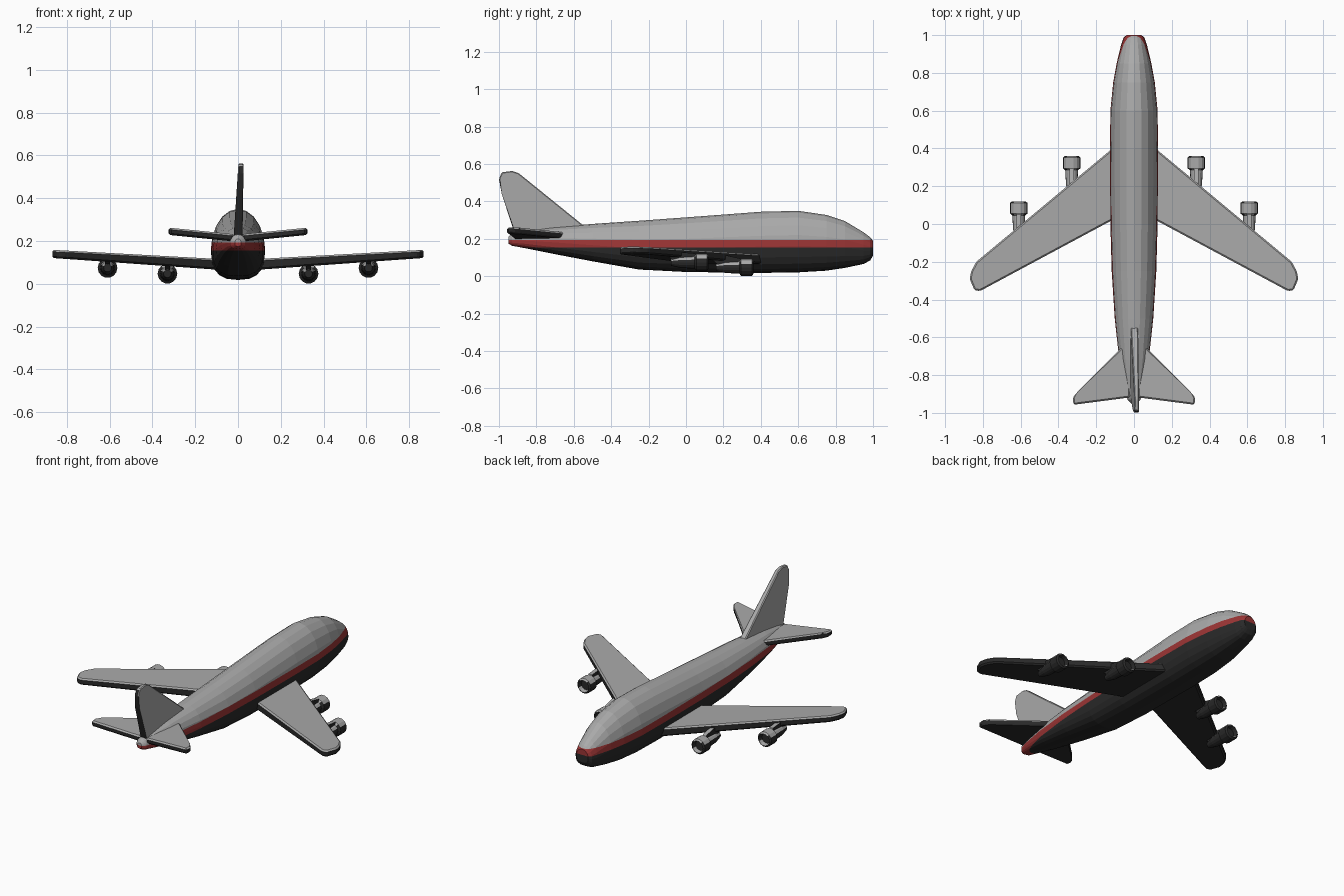
import bpy, bmesh, math
from mathutils import Vector

if "Cube" in bpy.data.objects:
    bpy.data.objects.remove(bpy.data.objects["Cube"])


def material(name, rgb):
    m = bpy.data.materials.new(name)
    m.diffuse_color = (*rgb, 1)
    m.use_nodes = True
    m.node_tree.nodes["Principled BSDF"].inputs["Base Color"].default_value = m.diffuse_color
    return m


GREY = material("light grey", (0.40, 0.40, 0.40))
DARK = material("charcoal", (0.022, 0.022, 0.022))
RED = material("stripe red", (0.33, 0.035, 0.035))


def finish(name, bm, mats, rule):
    """Turn a bmesh into an object, colouring faces by a rule."""
    bmesh.ops.recalc_face_normals(bm, faces=bm.faces)
    bm.normal_update()
    for f in bm.faces:
        f.material_index = rule(f)
    me = bpy.data.meshes.new(name)
    bm.to_mesh(me)
    bm.free()
    for m in mats:
        me.materials.append(m)
    ob = bpy.data.objects.new(name, me)
    bpy.context.collection.objects.link(ob)
    return ob


def loft(bm, rings):
    """Skin a list of point rings and cap both ends."""
    vs = [[bm.verts.new(p) for p in r] for r in rings]
    n = len(vs[0])
    for a, b in zip(vs, vs[1:]):
        for i in range(n):
            j = (i + 1) % n
            bm.faces.new((a[i], a[j], b[j], b[i]))
    bm.faces.new(vs[0])
    bm.faces.new(vs[-1])


def top_grey(f):
    return 0 if f.normal.z > 0.25 else 1


# Fuselage stations: y, half width, bottom z, top z
STATIONS = [
    (1.0, 0.040, 0.110, 0.190), (0.985, 0.056, 0.085, 0.208),
    (0.95, 0.068, 0.066, 0.235), (0.85, 0.092, 0.045, 0.295),
    (0.75, 0.110, 0.030, 0.328), (0.60, 0.125, 0.021, 0.350),
    (0.40, 0.127, 0.018, 0.345), (0.0, 0.125, 0.023, 0.315),
    (-0.25, 0.118, 0.036, 0.297), (-0.50, 0.102, 0.080, 0.280),
    (-0.72, 0.078, 0.122, 0.262), (-0.87, 0.050, 0.152, 0.242),
    (-0.93, 0.034, 0.163, 0.228), (-0.95, 0.015, 0.175, 0.210)]


def section(y, w, lo, hi, n=20):
    mid = lo + 0.43 * (hi - lo)
    ring = []
    for i in range(n):
        a = 2 * math.pi * i / n
        c, s = math.cos(a), math.sin(a)
        e = 1.0 if s >= 0 else 0.75          # squarer belly
        x = w * math.copysign(abs(c) ** e, c)
        h = (hi - mid) if s >= 0 else (mid - lo)
        ring.append((x, y, mid + h * math.copysign(abs(s) ** e, s)))
    return ring


LOW, HIGH = 0.155, 0.194
bm = bmesh.new()
loft(bm, [section(*s) for s in STATIONS])
for z in (LOW, HIGH):                        # cut the stripe edges
    bmesh.ops.bisect_plane(bm, geom=bm.verts[:] + bm.edges[:] + bm.faces[:],
                           plane_co=(0, 0, z), plane_no=(0, 0, 1))


def stripe_rule(f):
    z = f.calc_center_median().z
    return 1 if z < LOW else 2 if z < HIGH else 0


finish("fuselage", bm, [GREY, DARK, RED], stripe_rule)


def panel(name, outline, side, z_at, thick_at):
    """Wing-like slab from a plan outline, with chamfered edges."""
    bm = bmesh.new()
    loft(bm, [[(side * x, y, z_at(x) + k * thick_at(x)) for x, y in outline]
              for k in (-0.5, 0.5)])
    bmesh.ops.bevel(bm, geom=bm.edges[:], offset=0.008, segments=1,
                    affect='EDGES', clamp_overlap=True)
    finish(name, bm, [GREY, DARK], top_grey)


WING = [(0.06, 0.445), (0.835, -0.20), (0.862, -0.25), (0.87, -0.29),
        (0.845, -0.35), (0.815, -0.355), (0.06, 0.05)]
TAILPLANE = [(0.02, -0.61), (0.30, -0.89), (0.325, -0.92),
             (0.32, -0.957), (0.02, -0.918)]


def wing_z(x):
    return 0.085 + 0.063 * x


# Engine profile: distance behind intake lip, radius
NACELLE = [(0.025, 0.030), (0.0, 0.036), (0.008, 0.046), (0.065, 0.046),
           (0.075, 0.034), (0.15, 0.030), (0.20, 0.018)]


def engine(name, x, y, z):
    bm = bmesh.new()
    loft(bm, [[(x + r * math.cos(math.tau * i / 14), y - d,
                z + r * math.sin(math.tau * i / 14)) for i in range(14)]
              for d, r in NACELLE])
    finish(name, bm, [GREY, DARK],
           lambda f: 0 if f.normal.z > 0.5 else 1)
    # Pylon joining the engine to the wing
    top = wing_z(abs(x)) + 0.005
    side = [(y - 0.04, z + 0.02), (y - 0.07, z + 0.048),
            (y - 0.14, top), (y - 0.25, top), (y - 0.17, z)]
    bm = bmesh.new()
    loft(bm, [[(x + dx, py, pz) for py, pz in side] for dx in (-0.012, 0.012)])
    finish(name + "_pylon", bm, [GREY, DARK], top_grey)


for side, label in ((-1, "left"), (1, "right")):
    panel(label + "_wing", WING, side, wing_z, lambda x: 0.052 - 0.016 * x)
    panel(label + "_tailplane", TAILPLANE, side,
          lambda x: 0.213 + 0.1 * x, lambda x: 0.034)
    engine(label + "_inner_engine", side * 0.33, 0.36, 0.047)
    engine(label + "_outer_engine", side * 0.61, 0.12, 0.074)

# Tail fin, thinner and leaning slightly to the right at the top
FIN = [(-0.54, 0.265), (-0.895, 0.552), (-0.93, 0.563), (-0.985, 0.556),
       (-1.0, 0.52), (-0.985, 0.44), (-0.91, 0.21), (-0.70, 0.22)]
bm = bmesh.new()
loft(bm, [[(0.04 * (z - 0.21) + k * (0.021 - 0.025 * (z - 0.21)), y, z)
           for y, z in FIN] for k in (-1, 1)])
bmesh.ops.bevel(bm, geom=bm.edges[:], offset=0.005, segments=1,
                affect='EDGES', clamp_overlap=True)
finish("tail_fin", bm, [GREY, DARK],
       lambda f: 1 if f.normal.y < -0.8 else 0)
